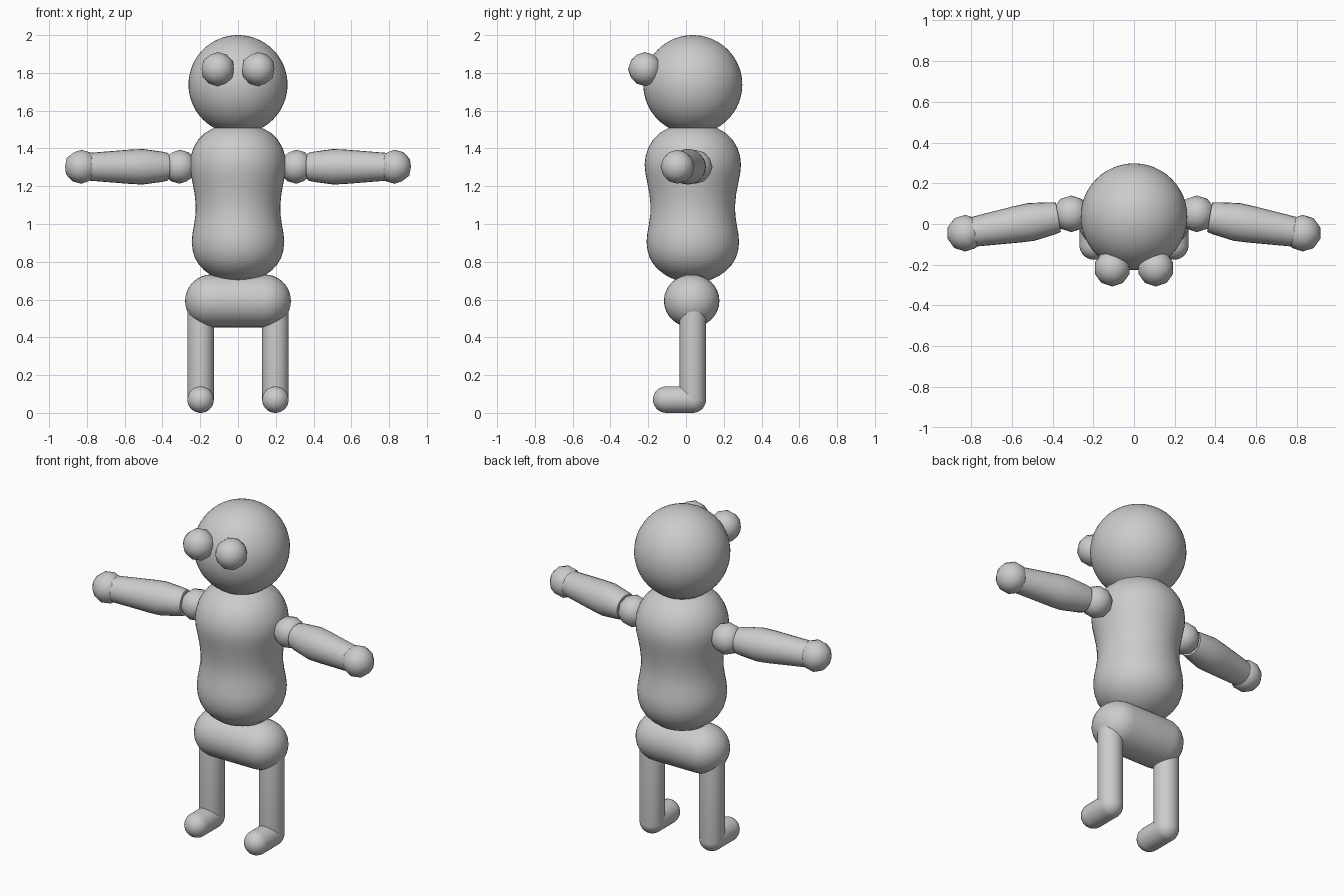
import bpy, bmesh, math
from mathutils import Vector

if "Cube" in bpy.data.objects:
    bpy.data.objects.remove(bpy.data.objects["Cube"])

grey = bpy.data.materials.new("plain grey")
grey.diffuse_color = (0.6, 0.6, 0.6, 1)
grey.use_nodes = True
grey.node_tree.nodes["Principled BSDF"].inputs["Base Color"].default_value = grey.diffuse_color
DEPTH = 0.036  # y of the body axis


def finish(name, bm, angle=60):
    bmesh.ops.recalc_face_normals(bm, faces=bm.faces[:])
    mesh = bpy.data.meshes.new(name)
    bm.to_mesh(mesh)
    bm.free()
    mesh.materials.append(grey)
    ob = bpy.data.objects.new(name, mesh)
    bpy.context.collection.objects.link(ob)
    bpy.ops.object.select_all(action='DESELECT')
    ob.select_set(True)
    bpy.context.view_layer.objects.active = ob
    bpy.ops.object.shade_smooth_by_angle(angle=math.radians(angle))
    return ob


def ball(name, centre, r):
    """Coarse round joint"""
    bm = bmesh.new()
    bmesh.ops.create_icosphere(bm, subdivisions=2, radius=r)
    bmesh.ops.translate(bm, verts=bm.verts, vec=centre)
    return finish(name, bm)


def lathe(name, profile, start, direction=(0, 0, 1), sides=48):
    """Turn (radius, distance) pairs around an axis"""
    bm = bmesh.new()
    turn = Vector(direction).to_track_quat('Z', 'Y')
    rings = []
    for r, d in profile:
        n = sides if r > 1e-5 else 1
        rings.append([bm.verts.new(Vector(start) + turn @ Vector(
            (r * math.cos(k * math.tau / sides), r * math.sin(k * math.tau / sides), d)))
            for k in range(n)])
    for a, b in zip(rings, rings[1:]):
        for k in range(sides):
            j = (k + 1) % sides
            quad = [a[k % len(a)], a[j % len(a)], b[j % len(b)], b[k % len(b)]]
            bm.faces.new(list(dict.fromkeys(quad)))
    for ring in (rings[0], rings[-1]):
        if len(ring) > 1:
            bm.faces.new(ring)
    return finish(name, bm)


def capsule(name, a, b, r, sides=32):
    """Round-ended rod between two centres"""
    length = (Vector(b) - Vector(a)).length
    arc = [i * math.pi / 16 for i in range(9)]
    prof = [(r * math.sin(t), -r * math.cos(t)) for t in arc]
    prof += [(r * math.cos(t), length + r * math.sin(t)) for t in arc]
    return lathe(name, prof, a, Vector(b) - Vector(a), sides)


# Head
bm = bmesh.new()
bmesh.ops.create_uvsphere(bm, u_segments=48, v_segments=32, radius=0.262)
bmesh.ops.translate(bm, verts=bm.verts, vec=(0, DEPTH, 1.738))
finish("head", bm)

# Torso with a narrow waist
lathe("torso", [(0, .685), (.08, .698), (.14, .726), (.18, .756), (.207, .785), (.228, .82),
                (.24, .86), (.245, .905), (.241, .95), (.232, 1.0), (.225, 1.05), (.224, 1.1),
                (.23, 1.16), (.241, 1.22), (.251, 1.27), (.255, 1.315), (.25, 1.36),
                (.235, 1.405), (.21, 1.447), (.175, 1.482), (.125, 1.51), (.07, 1.53), (0, 1.535)],
      (0, DEPTH, 0))

# Pelvis lying across the hips
pelvis = capsule("pelvis", (-.14, 0, 0), (.14, 0, 0), .14)
pelvis.location = (0, .03, .593)
pelvis.scale.y = 1.05

for side, s in (("left", 1), ("right", -1)):
    ball(side + "_eye", (s * .107, -.217, 1.82), .09)
    # Arm
    ball(side + "_shoulder", (s * .309, .05, 1.303), .09)
    lathe(side + "_arm", [(.073, 0), (.08, .03), (.094, .135), (.091, .2), (.072, .44)],
          (s * .372, .033, 1.303), (s * .455, -.078, 0), 24)
    ball(side + "_hand", (s * .83, -.045, 1.303), .09)
    # Leg and foot
    capsule(side + "_leg", (s * .198, DEPTH, .07), (s * .198, DEPTH, .54), .07)
    capsule(side + "_foot", (s * .198, -.105, .07), (s * .198, DEPTH, .07), .07)
